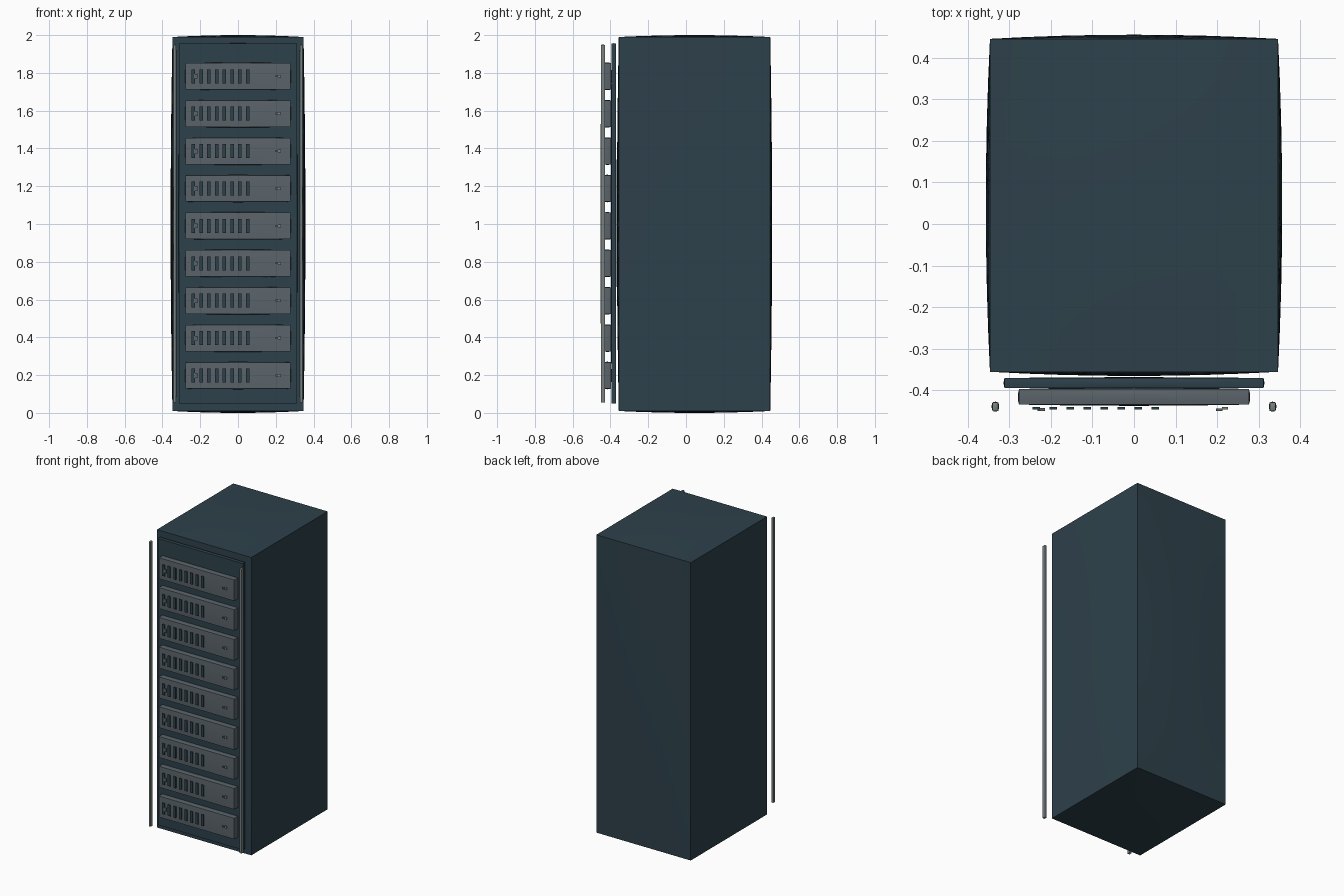
import bpy, bmesh
from mathutils import Vector

if "Cube" in bpy.data.objects:
    bpy.data.objects.remove(bpy.data.objects["Cube"])


def material(name, rgb):
    m = bpy.data.materials.new(name)
    m.diffuse_color = (*rgb, 1)
    m.use_nodes = True
    m.node_tree.nodes["Principled BSDF"].inputs["Base Color"].default_value = m.diffuse_color
    return m


navy = material("dark_blue_grey", (0.027, 0.053, 0.070))
grey = material("mid_grey", (0.105, 0.128, 0.145))
pale = material("pale_grey", (0.19, 0.22, 0.22))


def pillow_box(name, x, y, z, mat, bulge=0.0, cuts=0):
    """Box from (min, max) ranges; each face swells outward by bulge, edges stay straight."""
    centre = Vector([(a[0] + a[1]) / 2 for a in (x, y, z)])
    half = Vector([(a[1] - a[0]) / 2 for a in (x, y, z)])
    bm = bmesh.new()
    bmesh.ops.create_cube(bm, size=2)
    if cuts:
        bmesh.ops.subdivide_edges(bm, edges=bm.edges[:], cuts=cuts, use_grid_fill=True)
    for v in bm.verts:
        p = v.co.copy()
        for i in range(3):
            s = p[i]
            v.co[i] = centre[i] + s * half[i]
            if abs(s) > 0.999:
                others = [p[j] for j in range(3) if j != i]
                v.co[i] += s * bulge * (1 - others[0] ** 2) * (1 - others[1] ** 2)
    me = bpy.data.meshes.new(name)
    bm.to_mesh(me)
    bm.free()
    me.materials.append(mat)
    ob = bpy.data.objects.new(name, me)
    bpy.context.collection.objects.link(ob)
    if cuts:
        bpy.ops.object.select_all(action='DESELECT')
        ob.select_set(True)
        bpy.context.view_layer.objects.active = ob
        bpy.ops.object.shade_smooth_by_angle(angle=0.6)
    return ob


# Cabinet and front door panel
pillow_box("cabinet", (-0.347, 0.347), (-0.356, 0.446), (0.010, 1.990), navy, 0.010, 7)
pillow_box("front_panel", (-0.312, 0.312), (-0.395, -0.371), (0.051, 1.955), navy, 0.002, 5)

# Vertical rails either side of the front
for side, sx in (("left", -1), ("right", 1)):
    pillow_box("rail_" + side, (sx * 0.334 - 0.007, sx * 0.334 + 0.007),
               (-0.450, -0.430), (0.056, 1.948), pale, 0.002, 3)

# Nine server units, each with vents, a button and a pair of indicators
for n in range(9):
    z = 0.198 + n * 0.198
    pillow_box(f"server_unit_{n}", (-0.277, 0.277), (-0.435, -0.398),
               (z - 0.070, z + 0.070), grey, 0.003, 3)
    for k in range(8):
        x = -0.236 + k * 0.041
        pillow_box(f"vent_{n}_{k}", (x - 0.009, x + 0.009), (-0.447, -0.441),
                   (z - 0.037, z + 0.037), navy)
    pillow_box(f"button_{n}", (-0.233, -0.214), (-0.450, -0.443),
               (z - 0.012, z + 0.012), grey)
    pillow_box(f"indicator_dark_{n}", (0.198, 0.213), (-0.450, -0.444),
               (z - 0.005, z + 0.005), grey)
    pillow_box(f"indicator_pale_{n}", (0.212, 0.227), (-0.447, -0.441),
               (z - 0.008, z + 0.008), pale)
